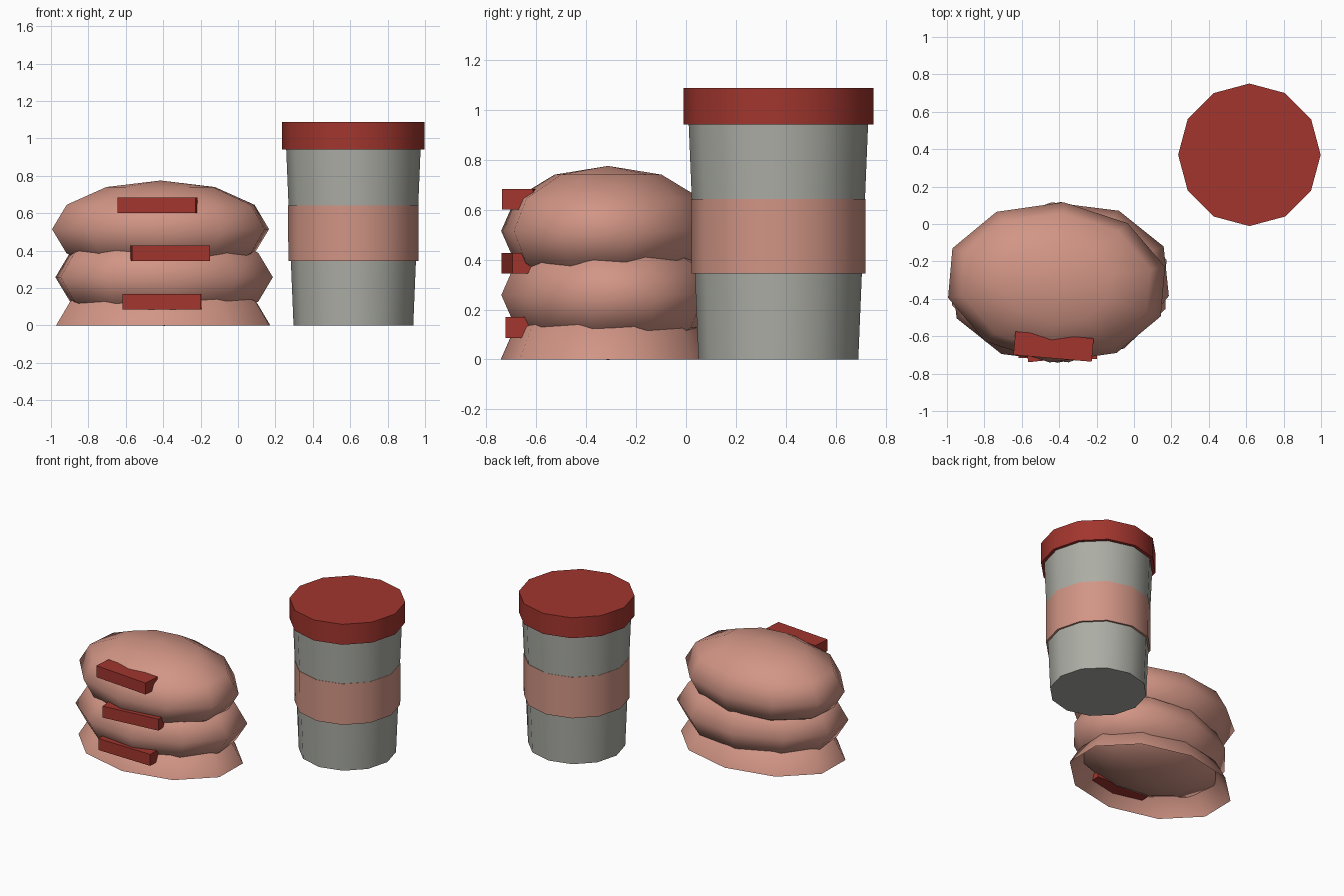
import bpy, bmesh, math
from mathutils import Matrix

cube = bpy.data.objects.get("Cube")
if cube:
    bpy.data.objects.remove(cube, do_unlink=True)


def material(name, rgb):
    mat = bpy.data.materials.new(name)
    mat.use_nodes = True
    mat.diffuse_color = (*rgb, 1)
    bsdf = next(n for n in mat.node_tree.nodes if n.type == 'BSDF_PRINCIPLED')
    bsdf.inputs["Base Color"].default_value = (*rgb, 1)
    return mat


PINK = material("dusty_pink", (0.64, 0.30, 0.235))
RED = material("brick_red", (0.36, 0.036, 0.027))
GREY = material("warm_grey", (0.41, 0.42, 0.375))


def finish(name, bm, mat, location, turn=0, smooth_angle=None):
    mesh = bpy.data.meshes.new(name)
    bm.to_mesh(mesh)
    bm.free()
    mesh.materials.append(mat)
    obj = bpy.data.objects.new(name, mesh)
    bpy.context.collection.objects.link(obj)
    obj.location = location
    obj.rotation_euler.z = math.radians(turn)
    if smooth_angle:
        bpy.ops.object.select_all(action='DESELECT')
        obj.select_set(True)
        bpy.context.view_layer.objects.active = obj
        bpy.ops.object.shade_smooth_by_angle(angle=math.radians(smooth_angle))
    return obj


def lathe(profile, sides, scale=(1, 1)):
    """Turn (radius, z) points, listed bottom to top, around z."""
    bm = bmesh.new()
    rings = []
    for r, z in profile:
        if r < 1e-5:
            rings.append([bm.verts.new((0, 0, z))] * sides)
            continue
        angles = [math.pi / 2 + math.tau * i / sides for i in range(sides)]
        rings.append([bm.verts.new((r * scale[0] * math.cos(a),
                                    r * scale[1] * math.sin(a), z)) for a in angles])
    for low, high in zip(rings, rings[1:]):
        for i in range(sides):
            j = (i + 1) % sides
            bm.faces.new(list(dict.fromkeys((low[i], low[j], high[j], high[i]))))
    return bm


# Stack of squashed rolls, each with a strip on its front; the lowest is an open dome
ROLL_HEIGHT = 0.26
rolls = [("bottom", -0.40, 0.0, -1, 0.128, 0),
         ("middle", -0.395, 0.258, 6, 0.385, -90),
         ("top", -0.414, 0.515, -5, 0.642, -90)]
for name, x, z, turn, strip_z, start in rolls:
    profile = [(math.cos(math.radians(a)), ROLL_HEIGHT * math.sin(math.radians(a)))
               for a in range(start, 91, 30)]
    finish(name + "_roll", lathe(profile, 10, (0.60, 0.43)), PINK,
           (x, -0.312, z), turn, 179)

    strip = bmesh.new()
    bmesh.ops.create_cube(strip, size=1, matrix=Matrix.Translation((0, -0.345, 0))
                          @ Matrix.Diagonal((0.42, 0.125, 0.083, 1)))
    finish(name + "_strip", strip, RED, (-0.40, -0.312, strip_z), turn)

# Lidded cup with a sleeve
CUP = (0.617, 0.37, 0)
for name, mat, r0, z0, r1, z1 in [("cup_body", GREY, 0.32, 0, 0.36, 0.96),
                                  ("cup_sleeve", PINK, 0.348, 0.345, 0.349, 0.642),
                                  ("cup_lid", RED, 0.381, 0.94, 0.381, 1.088)]:
    finish(name, lathe([(0, z0), (r0, z0), (r1, z1), (0, z1)], 12), mat, CUP,
           smooth_angle=40)
